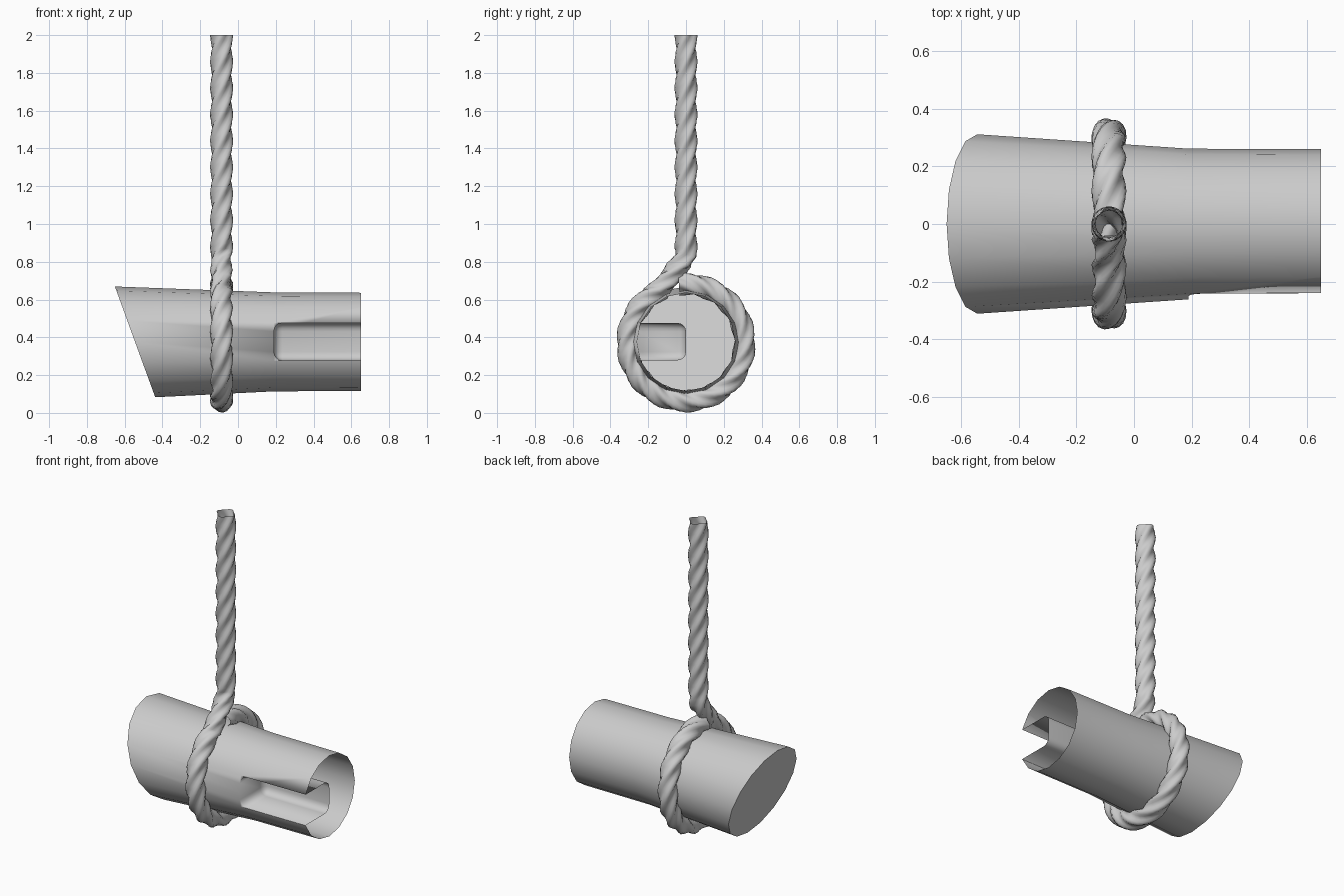
import bpy, bmesh
from math import sin, cos, pi, radians
from mathutils import Vector

if "Cube" in bpy.data.objects:
    bpy.data.objects.remove(bpy.data.objects["Cube"])

ROPE_X, AXIS_Z = -0.087, 0.376


def finish(name, bm, angle=40):
    bmesh.ops.recalc_face_normals(bm, faces=bm.faces)
    mesh = bpy.data.meshes.new(name)
    bm.to_mesh(mesh)
    bm.free()
    obj = bpy.data.objects.new(name, mesh)
    bpy.context.collection.objects.link(obj)
    bpy.ops.object.select_all(action='DESELECT')
    obj.select_set(True)
    bpy.context.view_layer.objects.active = obj
    bpy.ops.object.shade_smooth_by_angle(angle=radians(angle))
    return obj


def skin(bm, rings):
    for a, b in zip(rings, rings[1:]):
        n = len(a)
        for i in range(n):
            bm.faces.new((a[i], a[(i + 1) % n], b[(i + 1) % n], b[i]))


# log: tilted left end, short taper, straight right end
SIDES = 16
bm = bmesh.new()
rings = []
for x, r, tilt in ((-0.545, 0.312, 20), (0.19, 0.262, 0), (0.65, 0.26, 0)):
    t = radians(tilt)
    ring = []
    for i in range(SIDES):
        a = 2 * pi * i / SIDES
        up = r * sin(a)
        ring.append(bm.verts.new((x - up * sin(t), r * cos(a), AXIS_Z + up * cos(t))))
    rings.append(ring)
skin(bm, rings)
bm.faces.new(rings[0])
bm.faces.new(rings[-1])
log = finish("log", bm)

# rounded slot cut into the front of the log, open at the right end
bm = bmesh.new()
bmesh.ops.create_cube(bm, size=1)
for v in bm.verts:
    v.co = Vector((0.19 if v.co.x < 0 else 0.9,
                   -0.5 if v.co.y < 0 else 0.0,
                   0.278 if v.co.z < 0 else 0.476))
bmesh.ops.bevel(bm, geom=bm.edges[:], offset=0.045, segments=4, profile=0.5, affect='EDGES')
cutter = finish("slot_cutter", bm)
cutter.hide_render = True
cut = log.modifiers.new("slot", 'BOOLEAN')
cut.operation = 'DIFFERENCE'
cut.solver = 'EXACT'
cut.object = cutter
bpy.context.view_layer.objects.active = log
bpy.ops.object.modifier_apply(modifier="slot")
bpy.data.objects.remove(cutter)

# the right end is open
bm = bmesh.new()
bm.from_mesh(log.data)
ends = [f for f in bm.faces if all(v.co.x > 0.649 for v in f.verts)]
bmesh.ops.delete(bm, geom=ends, context='FACES')
bm.to_mesh(log.data)
bm.free()

# rope path: straight drop, bend, then once around the log
R, CZ = 0.31, 0.372
path = [Vector((ROPE_X, 0, 2 - 1.16 * i / 40)) for i in range(41)]
path += [Vector((ROPE_X, -0.02, 0.8)), Vector((ROPE_X, -0.055, 0.755)),
         Vector((ROPE_X, -0.095, 0.705))]
for i in range(61):
    a = radians(117 + (457 - 117) * i / 60)
    path.append(Vector((ROPE_X, R * cos(a), CZ + R * sin(a))))

# rope: lobed section twisted along the path
LOBES, PITCH, N = 4, 0.56, 24
bm = bmesh.new()
rings, run = [], 0.0
for k, p in enumerate(path):
    if k:
        run += (p - path[k - 1]).length
    tangent = (path[min(k + 1, len(path) - 1)] - path[max(k - 1, 0)]).normalized()
    e1 = Vector((1, 0, 0))
    e2 = tangent.cross(e1)
    twist = 2 * pi * run / PITCH
    ring = []
    for i in range(N):
        a = 2 * pi * i / N
        r = 0.054 + 0.007 * cos(LOBES * a)
        ring.append(bm.verts.new(p + r * (e1 * cos(a + twist) + e2 * sin(a + twist))))
    rings.append(ring)
skin(bm, rings)
finish("rope", bm, 60)
